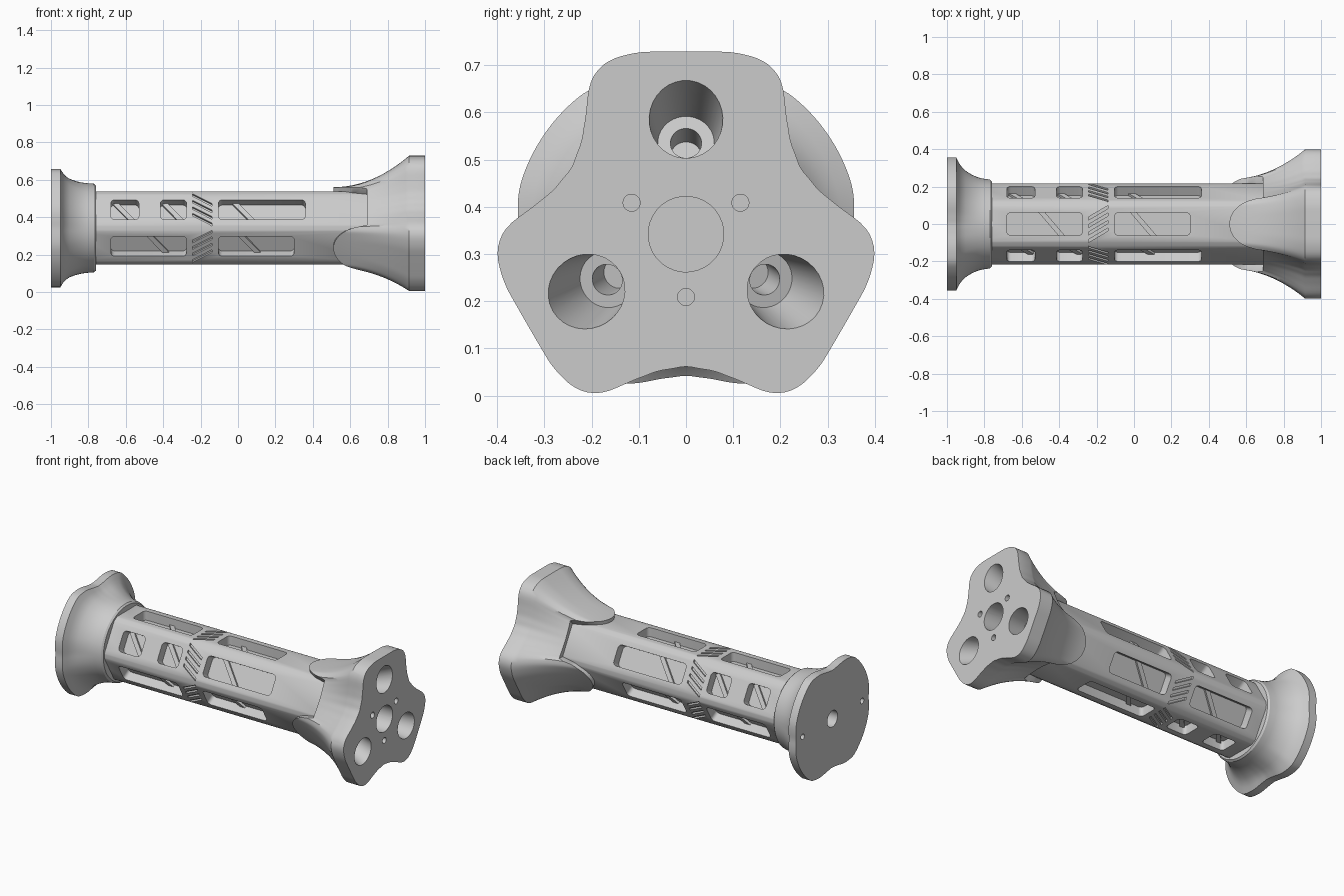
import bpy, bmesh
from math import sin, cos, tan, radians, degrees, sqrt, acos, pi
from mathutils import Vector

if "Cube" in bpy.data.objects:
    bpy.data.objects.remove(bpy.data.objects["Cube"], do_unlink=True)

CZ = 0.342          # height of the long axis
FLAT = 0.196        # hexagon apothem
CORNER = 0.217      # rounded hexagon corner radius

GREY = (0.6, 0.6, 0.6, 1)
grey = bpy.data.materials.new("plain_grey")
grey.use_nodes = True
grey.diffuse_color = GREY
grey.node_tree.nodes["Principled BSDF"].inputs["Base Color"].default_value = GREY


def point(x, r, t, u=0.0):
    """Axis position x, radius r along angle t (0 = up, 90 = front), shift u along the tangent."""
    a = radians(t)
    return Vector((x, -r * sin(a) - u * cos(a), CZ + r * cos(a) - u * sin(a)))


def add_loft(bm, rings):
    loops = [[bm.verts.new(p) for p in ring] for ring in rings]
    n = len(loops[0])
    for a, b in zip(loops, loops[1:]):
        for i in range(n):
            j = (i + 1) % n
            bm.faces.new((a[i], a[j], b[j], b[i]))
    bm.faces.new(loops[0][::-1])
    bm.faces.new(loops[-1])


def finish(name, bm):
    bmesh.ops.recalc_face_normals(bm, faces=bm.faces)
    mesh = bpy.data.meshes.new(name)
    bm.to_mesh(mesh)
    bm.free()
    mesh.materials.append(grey)
    ob = bpy.data.objects.new(name, mesh)
    bpy.context.collection.objects.link(ob)
    return ob


def activate(ob):
    bpy.ops.object.select_all(action='DESELECT')
    ob.select_set(True)
    bpy.context.view_layer.objects.active = ob


def cut(ob, cutter_bm):
    cutter = finish("cutter", cutter_bm)
    cutter.hide_render = True
    mod = ob.modifiers.new("cut", 'BOOLEAN')
    mod.operation, mod.solver, mod.object = 'DIFFERENCE', 'EXACT', cutter
    activate(ob)
    bpy.ops.object.modifier_apply(modifier=mod.name)
    bpy.data.objects.remove(cutter, do_unlink=True)


def smooth(ob):
    activate(ob)
    bpy.ops.object.shade_smooth_by_angle(angle=radians(32))


def fold(t, period):
    """Signed angle to the nearest multiple of the period."""
    return (t + period / 2) % period - period / 2


def hex_radius(t):
    return min(FLAT / cos(radians(fold(t, 60))), CORNER)


def table(pts, v):
    for (a, p), (b, q) in zip(pts, pts[1:]):
        if v <= b:
            return p + (q - p) * max(0, v - a) / (b - a)
    return pts[-1][1]


def outline(pts, period, t):
    """Softened polar outline, mirrored about each lobe."""
    return sum(table(pts, abs(fold(t + k, period))) for k in range(-3, 4)) / 7


def prism(bm, pts, t, low, high):
    """Extrude an (x, u) outline outward from a flat of the hexagon."""
    add_loft(bm, [[point(x, r, t, u) for x, u in pts] for r in (low, high)])


def rounded_rect(x0, x1, half, rad=0.022):
    pts = []
    for cx, cu, start in ((x1 - rad, half - rad, 0), (x0 + rad, half - rad, 90),
                          (x0 + rad, rad - half, 180), (x1 - rad, rad - half, 270)):
        for k in range(5):
            a = radians(start + 22.5 * k)
            pts.append((cx + rad * cos(a), cu + rad * sin(a)))
    return pts


def bore(bm, origin, axis, profile):
    """Turned hole: profile lists (depth, radius) along the axis."""
    axis = axis.normalized()
    side = axis.cross(Vector((0, 0.3, 1))).normalized()
    up = axis.cross(side)
    add_loft(bm, [[origin + axis * d + (side * cos(k * pi / 16) + up * sin(k * pi / 16)) * r
                   for k in range(32)] for d, r in profile])


# Hexagonal grip tube with rounded corners
edge = degrees(acos(FLAT / CORNER))
angles = [60 * f + edge + k * (60 - 2 * edge) / 4 for f in range(6) for k in range(5)]
bm = bmesh.new()
add_loft(bm, [[point(x, hex_radius(t), t) for t in angles] for x in (-0.9, 0.72)])
tube = finish("grip_tube", bm)

# Window pockets and slanted grooves of the band, with helical ribs on the pocket floors
pockets, grooves, ribs = bmesh.new(), bmesh.new(), bmesh.new()
FLOOR, HALF = 0.14, 0.061
for f in range(6):
    t = 60 * f
    if f % 2 == 0:
        windows, rib_starts, lean = [(-0.68, -0.275), (-0.105, 0.3)], [-0.51, -0.02], -0.03
    else:
        windows, lean = [(-0.68, -0.53), (-0.415, -0.275), (-0.105, 0.36)], 0.03
        rib_starts = [-0.67, -0.41, -0.03]
    for x0, x1 in windows:
        prism(pockets, rounded_rect(x0, x1, HALF), t, FLOOR, 0.25)
    for x in rib_starts:
        prism(ribs, [(x, -HALF), (x + 0.035, -HALF), (x + 0.14, HALF), (x + 0.105, HALF)],
              t, FLOOR - 0.01, FLOOR + 0.014)
    for k in range(4):
        u = (k - 1.5) * 0.04
        prism(grooves, [(-0.242, u - lean - 0.008), (-0.14, u + lean - 0.008),
                        (-0.14, u + lean + 0.008), (-0.242, u - lean + 0.008)], t, 0.183, 0.25)
cut(tube, pockets)
cut(tube, grooves)
smooth(tube)
finish("helical_ribs", ribs)

STEPS = [i * 2.0 for i in range(180)]

# Three-lobed flange with fingers reaching along the tube
lobes = [(0, 0.386), (7.5, 0.389), (14.5, 0.398), (24, 0.403), (29, 0.394), (33, 0.377),
         (39, 0.333), (48, 0.295), (60, 0.278)]


def finger_start(t):
    y = FLAT * tan(radians(abs(fold(t, 120)))) / 0.125
    return 0.69 - 0.18 * sqrt(1 - y * y) if y < 1 else 0.69


rings = [[point(0.74, 0.15, t) for t in STEPS],
         [point(finger_start(t), hex_radius(t) - 0.012, t) for t in STEPS]]
for k in range(13):
    ring = []
    for t in STEPS:
        x0 = finger_start(t)
        x = x0 + (0.915 - x0) * k / 12
        base = hex_radius(t) + (0.022 if x0 < 0.69 else 0.008)
        w = ((x - 0.5) / 0.415) ** 2.1
        ring.append(point(x, base + w * (outline(lobes, 120, t) - base), t))
    rings.append(ring)
rings.append([point(1, outline(lobes, 120, t), t) for t in STEPS])
bm = bmesh.new()
add_loft(bm, rings)
lobed_flange = finish("lobed_flange", bm)

# Centre socket, three tilted counterbored screw holes, three pin holes
holes = bmesh.new()
inward = Vector((-1, 0, 0))
bore(holes, point(1, 0, 0), inward, [(-0.05, 0.08), (0.19, 0.08)])
for t in (0, 120, 240):
    start = point(1, 0.24, t)
    bore(holes, start, point(0.85, 0.19, t) - start,
         [(-0.06, 0.085), (0, 0.078), (0.15, 0.06), (0.15, 0.033), (0.24, 0.033)])
    bore(holes, point(1, 0.133, t + 60), inward, [(-0.05, 0.018), (0.1, 0.018)])
cut(lobed_flange, holes)
smooth(lobed_flange)

# Flared end flange with a round collar
wave = [(0, 0.298), (10, 0.31), (22, 0.342), (34, 0.369), (55, 0.367), (75, 0.366), (90, 0.352)]
flare = [(-0.95, 1), (-0.935, 0.75), (-0.92, 0.57), (-0.9, 0.41), (-0.87, 0.25),
         (-0.84, 0.13), (-0.81, 0.06), (-0.77, 0.01)]
rings = [[point(-1, outline(wave, 180, t), t) for t in STEPS]]
for x, w in flare:
    rings.append([point(x, 0.236 + w * (outline(wave, 180, t) - 0.236), t) for t in STEPS])
rings.append([point(-0.76, 0.228, t) for t in STEPS])
rings.append([point(-0.76, 0.18, t) for t in STEPS])
bm = bmesh.new()
add_loft(bm, rings)
end_flange = finish("flared_end_flange", bm)

# Centre hole and two pin holes in the end face
holes = bmesh.new()
for y, r in ((0, 0.05), (-0.29, 0.017), (0.29, 0.017)):
    bore(holes, Vector((-1, y, CZ)), -inward, [(-0.05, r), (0.09 if y == 0 else 0.04, r)])
cut(end_flange, holes)
smooth(end_flange)
